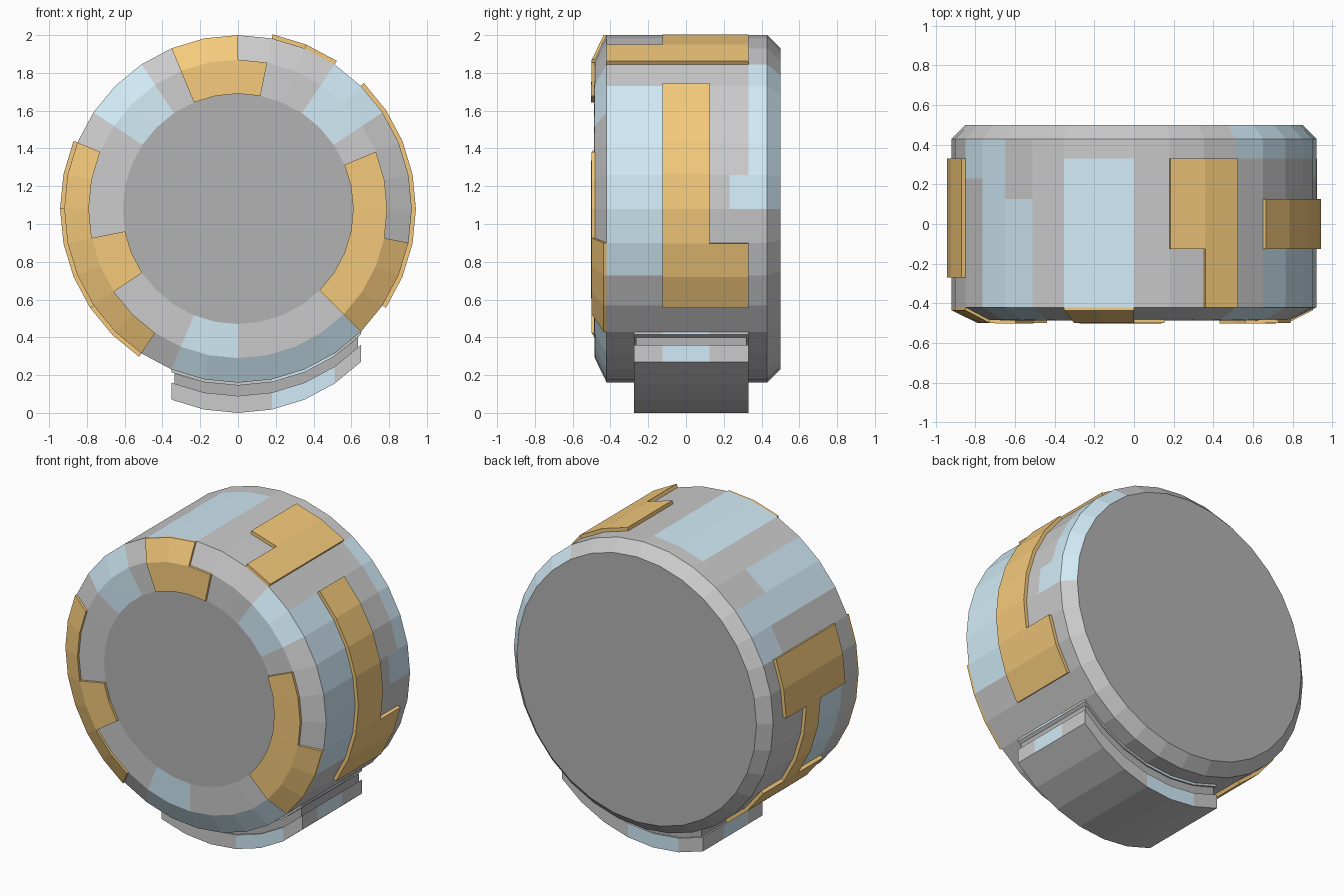
import bpy, bmesh
from math import sin, cos, radians
from mathutils import Vector

if "Cube" in bpy.data.objects:
    bpy.data.objects.remove(bpy.data.objects["Cube"])

CZ, R, STEP = 1.08, 0.92, 11.25   # axle height, drum radius, degrees per side (32 sides)


def material(name, rgb):
    m = bpy.data.materials.new(name)
    m.diffuse_color = (*rgb, 1)
    m.use_nodes = True
    m.node_tree.nodes["Principled BSDF"].inputs["Base Color"].default_value = m.diffuse_color
    return m


BLUE = material("pale_blue", (0.64, 0.83, 0.93))
ORANGE = material("orange", (0.91, 0.59, 0.2))
DARK = material("dark_grey", (0.45, 0.45, 0.45))
GREY = material("light_grey", (0.8, 0.8, 0.8))

# Drum profile (radius, y) from the back rim to the front disc edge
RINGS = [(0.85, 0.5), (R, 0.43), (R, 0.33), (R, 0.23), (R, 0.125), (R, -0.02),
         (R, -0.125), (R, -0.27), (R, -0.42), (0.79, -0.483), (0.61, -0.487)]


def point(k, j):
    r, y = RINGS[j]
    a = radians(k * STEP)
    return Vector((r * sin(a), y, CZ + r * cos(a)))


def cells(rects):
    """Expand (side from, side to, band from, band to); sides run clockwise from the top."""
    return {(k % 32, j) for k0, k1, j0, j1 in rects
            for k in range(k0, k1 + 1) for j in range(j0, j1 + 1)}


def surface(bm, wanted):
    verts, faces = {}, {}
    for k, j in sorted(wanted):
        corners = []
        for c in ((k, j), (k, j + 1), (k + 1, j + 1), (k + 1, j)):
            key = (c[0] % 32, c[1])
            if key not in verts:
                verts[key] = bm.verts.new(point(*key))
            corners.append(verts[key])
        faces[k, j] = bm.faces.new(corners)
    return verts, faces


def finish(name, bm, mats):
    mesh = bpy.data.meshes.new(name)
    bmesh.ops.recalc_face_normals(bm, faces=bm.faces[:])
    bm.to_mesh(mesh)
    bm.free()
    for m in mats:
        mesh.materials.append(m)
    ob = bpy.data.objects.new(name, mesh)
    bpy.context.collection.objects.link(ob)
    return ob


# Drum body with painted blue patches and dark end discs
blue = cells([(-2, -1, 2, 7), (-4, -4, 4, 7), (-5, -5, 1, 7), (-6, -6, 1, 2),
              (3, 7, 0, 1), (7, 7, 2, 2), (4, 9, 6, 7), (-11, -9, 5, 6),
              (-5, -4, 8, 9), (3, 4, 8, 9), (16, 17, 9, 9), (12, 17, 8, 8)])
bm = bmesh.new()
last = len(RINGS) - 1
verts, faces = surface(bm, cells([(0, 31, 0, last - 1)]))
for key in blue:
    faces[key].material_index = 1
for j in (0, last):
    bm.faces.new([verts[k, j] for k in range(32)]).material_index = 2
finish("drum_body", bm, [GREY, BLUE, DARK])


# Raised orange plates on the drum side and on the front rim
def plate(name, rects, front):
    bm = bmesh.new()
    surface(bm, cells(rects))
    out = bmesh.ops.extrude_face_region(bm, geom=bm.faces[:], use_keep_orig=True)
    for v in out["geom"]:
        if isinstance(v, bmesh.types.BMVert):
            if front:
                v.co.y -= 0.016
            else:
                v.co.x *= 1.024
                v.co.z = CZ + (v.co.z - CZ) * 1.024
    finish(name, bm, [ORANGE])


plate("top_plate", [(1, 2, 2, 5), (2, 2, 6, 7)], False)
plate("right_plate", [(4, 10, 4, 5), (9, 10, 2, 3)], False)
plate("left_plate", [(-8, -7, 2, 6), (-11, -9, 4, 4), (-13, -12, 2, 6)], False)
plate("front_top_plate", [(-2, -1, 8, 9), (0, 0, 9, 9)], True)
plate("front_right_plate", [(6, 11, 9, 9), (9, 11, 8, 8)], True)
plate("front_left_plate", [(-13, -7, 8, 8), (-11, -10, 9, 9)], True)


# Curved foot under the drum: the drum's arc dropped straight down
def slab(name, d0, d1, sides, rows, painted):
    bm = bmesh.new()
    grid = []
    for d in (d0, d1):
        grid.append([[bm.verts.new((R * sin(radians(k * STEP)), y,
                                    CZ + R * cos(radians(k * STEP)) - d))
                      for y in rows] for k in sides])
    top, low = grid
    n, m = len(sides) - 1, len(rows) - 1

    def wall(a, b, paint):
        f = bm.faces.new((top[a[0]][a[1]], top[b[0]][b[1]], low[b[0]][b[1]], low[a[0]][a[1]]))
        f.material_index = int(paint and painted)

    for i in range(n):
        for j in range(m):
            for g in grid:
                bm.faces.new((g[i][j], g[i + 1][j], g[i + 1][j + 1], g[i][j + 1]))
        wall((i, 0), (i + 1, 0), i in (1, 2))
        wall((i, m), (i + 1, m), i in (3, 4))
    for j in range(m):
        wall((0, j), (0, j + 1), j == 1)
        wall((n, j), (n, j + 1), j == 1)
    finish(name, bm, [GREY, BLUE] if painted else [DARK])


full = list(range(12, 19))
rows = [-0.275, -0.125, 0.125, 0.33]
slab("foot_mount", -0.01, 0.015, full, rows, True)
slab("foot_neck", 0.015, 0.07, [12.12] + full[1:-1] + [17.9], [-0.265, 0.32], False)
slab("foot_pad", 0.07, 0.16, full, rows, True)
